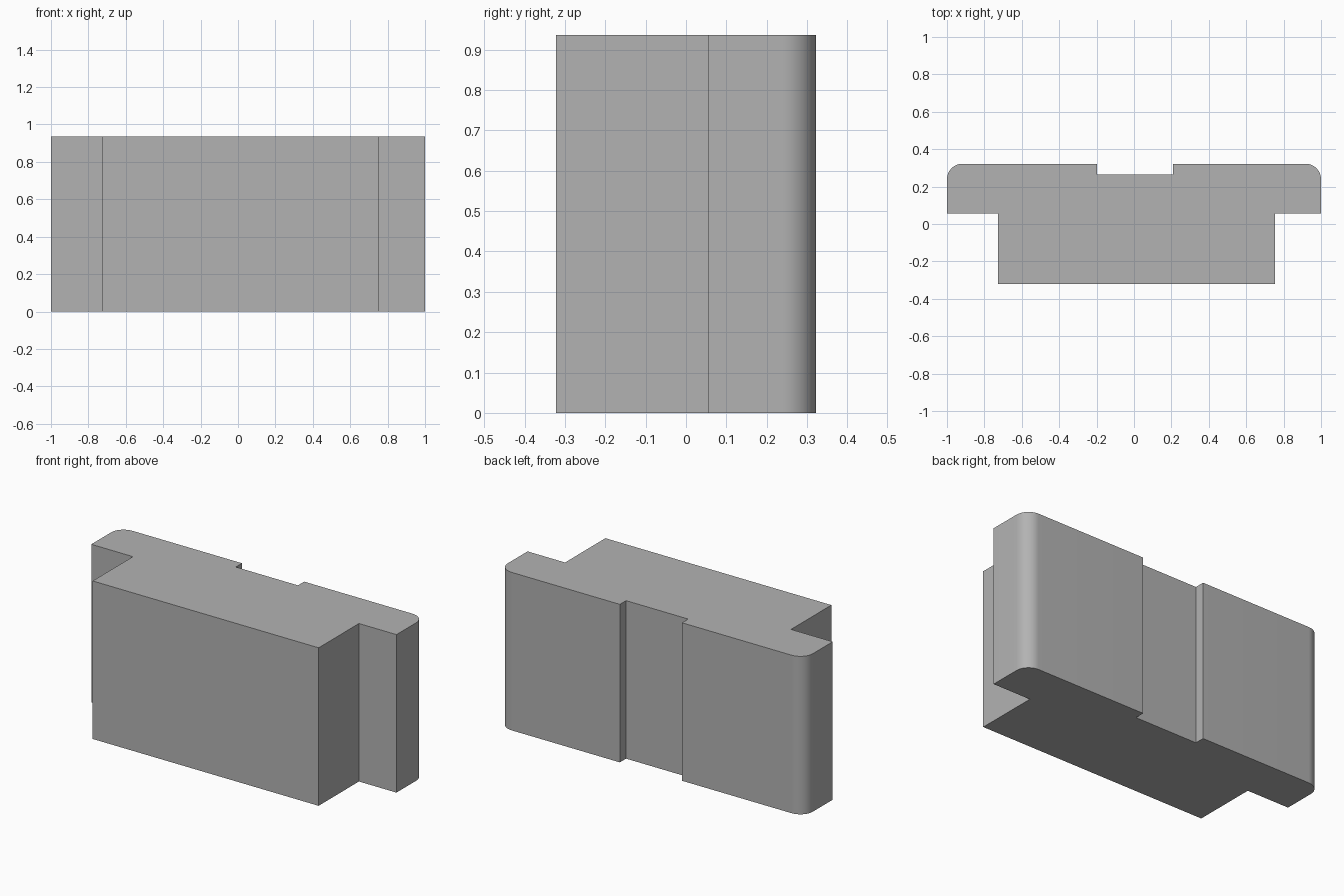
import bpy
import bmesh
from math import cos, sin, pi, radians

cube = bpy.data.objects.get("Cube")
if cube:
    bpy.data.objects.remove(cube, do_unlink=True)

HEIGHT = 0.936
BACK, FRONT = 0.322, -0.322
SHELF_Y = 0.055      # front face of the side flanges
NOTCH_Y = 0.264      # floor of the rear channel
RADIUS = 0.083
STEPS = 12

# Single grey material
grey = bpy.data.materials.new("plain grey")
grey.use_nodes = True
colour = (0.45, 0.45, 0.45, 1.0)
grey.diffuse_color = colour
grey.node_tree.nodes["Principled BSDF"].inputs["Base Color"].default_value = colour


def corner(cx, cy, start):
    """Quarter-round points, counter-clockwise from the start angle."""
    angles = [start + pi / 2 * i / STEPS for i in range(STEPS + 1)]
    return [(cx + RADIUS * cos(a), cy + RADIUS * sin(a)) for a in angles]


# Plan outline: front block, right flange, rear channel, left flange
outline = [(-0.727, FRONT), (0.754, FRONT), (0.754, SHELF_Y), (1, SHELF_Y)]
outline += corner(1 - RADIUS, BACK - RADIUS, 0)
outline += [(0.208, BACK), (0.208, NOTCH_Y), (-0.199, NOTCH_Y), (-0.199, BACK)]
outline += corner(RADIUS - 1, BACK - RADIUS, pi / 2)
outline += [(-1, SHELF_Y), (-0.727, SHELF_Y)]

# Extrude the outline into the solid block
bm = bmesh.new()
base = bm.faces.new([bm.verts.new((x, y, 0)) for x, y in outline])
top = bmesh.ops.extrude_face_region(bm, geom=[base], use_keep_orig=True)
top_verts = [g for g in top["geom"] if isinstance(g, bmesh.types.BMVert)]
bmesh.ops.translate(bm, verts=top_verts, vec=(0, 0, HEIGHT))
bmesh.ops.recalc_face_normals(bm, faces=bm.faces)

mesh = bpy.data.meshes.new("flanged_block")
bm.to_mesh(mesh)
bm.free()
mesh.materials.append(grey)
block = bpy.data.objects.new("flanged_block", mesh)
bpy.context.collection.objects.link(block)

# Smooth the rounded corners, keep the other edges sharp
bpy.ops.object.select_all(action="DESELECT")
block.select_set(True)
bpy.context.view_layer.objects.active = block
bpy.ops.object.shade_smooth_by_angle(angle=radians(30))
